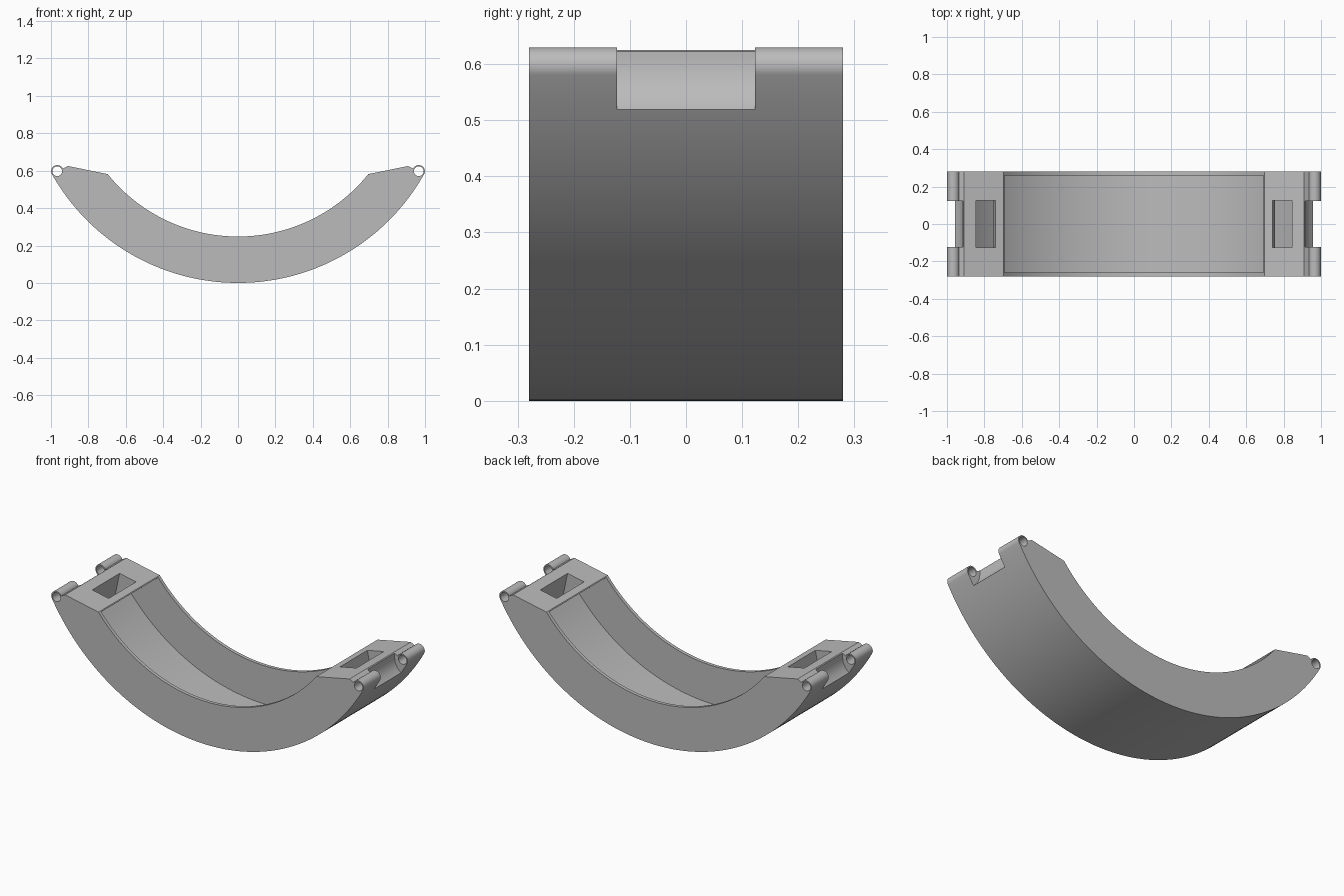
import bpy
import bmesh
from math import sin, cos, atan2, radians, pi

if "Cube" in bpy.data.objects:
    bpy.data.objects.remove(bpy.data.objects["Cube"], do_unlink=True)

R_OUT, R_IN, R_FLOOR = 1.142, 0.894, 1.115
CENTRE = (0, R_OUT)
PIN = (0.966, 0.597)
PIN_R, HOLE_R = 0.033, 0.026
HALF_W, POCKET_W, NOTCH_W = 0.28, 0.26, 0.123

grey = bpy.data.materials.new("plain grey")
grey.use_nodes = True
colour = (0.5, 0.5, 0.5, 1)
grey.diffuse_color = colour
grey.node_tree.nodes["Principled BSDF"].inputs["Base Color"].default_value = colour


def arc(centre, r, start, end, n):
    """Points on an arc in the xz plane, angles in radians."""
    angles = [start + (end - start) * i / n for i in range(n + 1)]
    return [(centre[0] + r * cos(a), centre[1] + r * sin(a)) for a in angles]


def mirrored(points):
    return [(-x, z) for x, z in reversed(points)]


def prism(name, points, half):
    """Extrude an xz profile along y."""
    bm = bmesh.new()
    face = bm.faces.new([bm.verts.new((x, -half, z)) for x, z in points])
    out = bmesh.ops.extrude_face_region(bm, geom=[face])
    verts = [g for g in out["geom"] if isinstance(g, bmesh.types.BMVert)]
    bmesh.ops.translate(bm, verts=verts, vec=(0, 2 * half, 0))
    bmesh.ops.recalc_face_normals(bm, faces=bm.faces)
    mesh = bpy.data.meshes.new(name)
    bm.to_mesh(mesh)
    bm.free()
    mesh.materials.append(grey)
    obj = bpy.data.objects.new(name, mesh)
    bpy.context.collection.objects.link(obj)
    return obj


def cut(target, points, half):
    cutter = prism("cutter", points, half)
    cutter.hide_render = True
    mod = target.modifiers.new("cut", "BOOLEAN")
    mod.operation = "DIFFERENCE"
    mod.solver = "EXACT"
    mod.object = cutter
    bpy.context.view_layer.objects.active = target
    bpy.ops.object.modifier_apply(modifier=mod.name)
    bpy.data.objects.remove(cutter, do_unlink=True)


# Curved body: right half of the outline, then its mirror image
pin_angle = atan2(PIN[1] - CENTRE[1], PIN[0])
tip = radians(51.2)
half = arc(CENTRE, R_OUT, -pi / 2, pin_angle, 40)
half += arc(PIN, PIN_R, pin_angle, radians(155), 20)[1:]
half += [(0.91, 0.625)]
half += arc(CENTRE, R_IN, tip - pi / 2, -pi / 2, 36)
body = prism("curved_half_ring", half + mirrored(half)[1:-1], HALF_W)

# Deep pocket following the curve, with radial end walls
span = radians(50.8)
pocket = arc(CENTRE, R_FLOOR, -pi / 2 - span, -pi / 2 + span, 72)
pocket += arc(CENTRE, R_IN - 0.06, -pi / 2 + span, -pi / 2 - span, 72)
cut(body, pocket, POCKET_W)

# End slots, hinge notches and pin holes on both ends
slot = [(0.73, 0.64), (0.839, 0.64), (0.878, 0.455), (0.80, 0.42), (0.765, 0.47)]
notch = [(0.917, 0.7), (0.915, 0.6), (0.92, 0.57), (0.935, 0.54),
         (0.957, 0.519), (1.1, 0.5), (1.1, 0.7)]
hole = arc(PIN, HOLE_R, 0, 2 * pi, 24)[:-1]
for shape, width in ((slot, 0.125), (notch, NOTCH_W), (hole, 0.4)):
    cut(body, shape, width)
    cut(body, mirrored(shape), width)

# Smooth curves with sharp edges kept
bpy.ops.object.select_all(action="DESELECT")
body.select_set(True)
bpy.context.view_layer.objects.active = body
bpy.ops.object.shade_smooth_by_angle(angle=radians(25))
